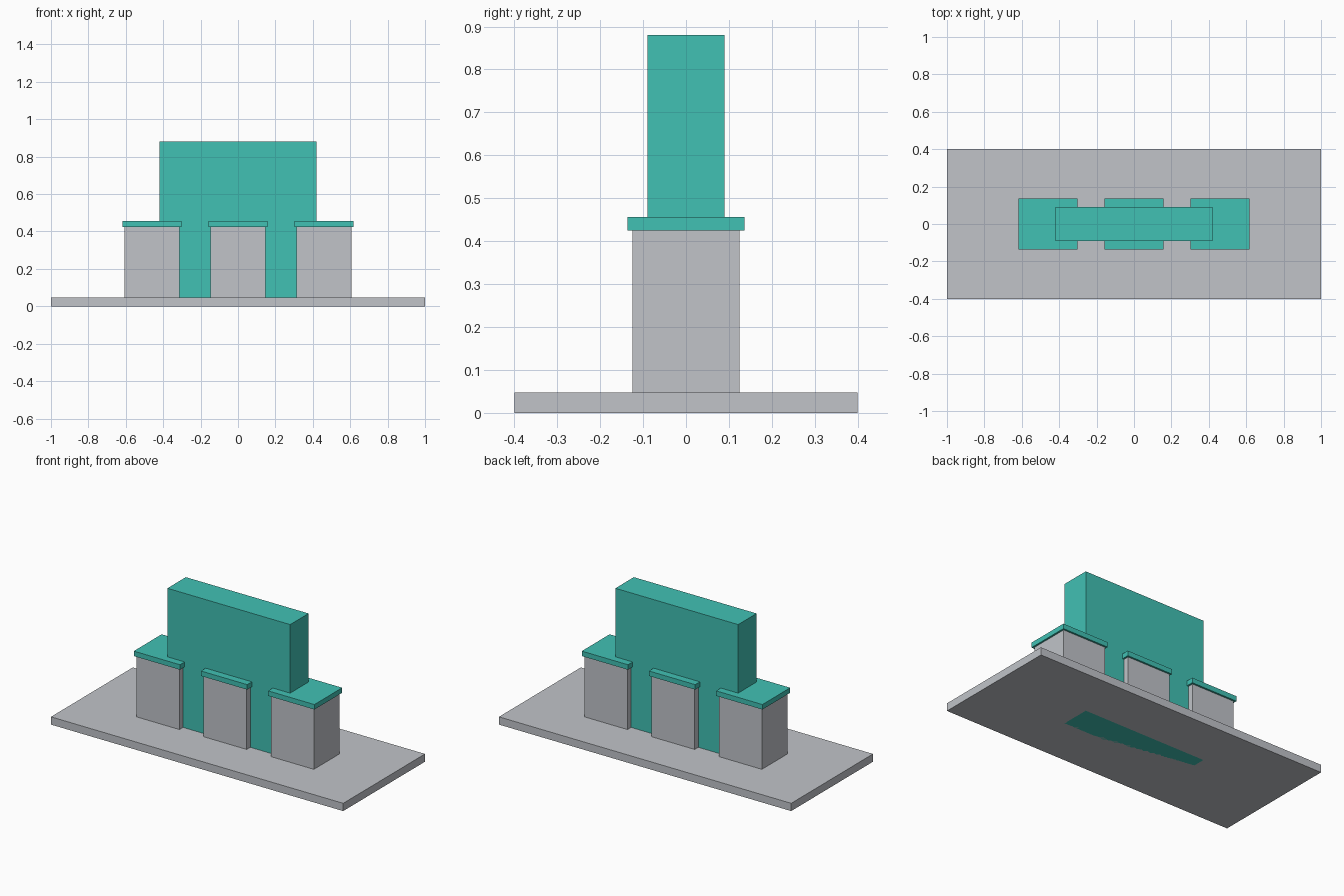
import bpy

if "Cube" in bpy.data.objects:
    bpy.data.objects.remove(bpy.data.objects["Cube"])


def material(name, rgb):
    m = bpy.data.materials.new(name)
    m.diffuse_color = (*rgb, 1.0)
    m.use_nodes = True
    m.node_tree.nodes["Principled BSDF"].inputs["Base Color"].default_value = m.diffuse_color
    return m


grey = material("light_grey", (0.533, 0.552, 0.584))
teal = material("teal", (0.053, 0.533, 0.456))


def box(name, x, half_x, half_y, z0, z1, mat):
    """Box centred on (x, 0) spanning z0 to z1."""
    bpy.ops.mesh.primitive_cube_add(size=2, location=(x, 0, (z0 + z1) / 2))
    ob = bpy.context.object
    ob.name = name
    ob.scale = (half_x, half_y, (z1 - z0) / 2)
    bpy.ops.object.transform_apply(location=False, rotation=False, scale=True)
    ob.data.materials.append(mat)
    return ob


# Ground slab and the tall panel that runs down through it
box("base_slab", 0, 1.0, 0.4, 0, 0.048, grey)
box("tall_panel", 0, 0.42, 0.09, 0, 0.88, teal)

# Three piers, each with an overhanging cap
for side, x in (("left", -0.46), ("middle", 0), ("right", 0.46)):
    box(side + "_pier", x, 0.147, 0.125, 0.048, 0.425, grey)
    box(side + "_cap", x, 0.158, 0.136, 0.425, 0.456, teal)
